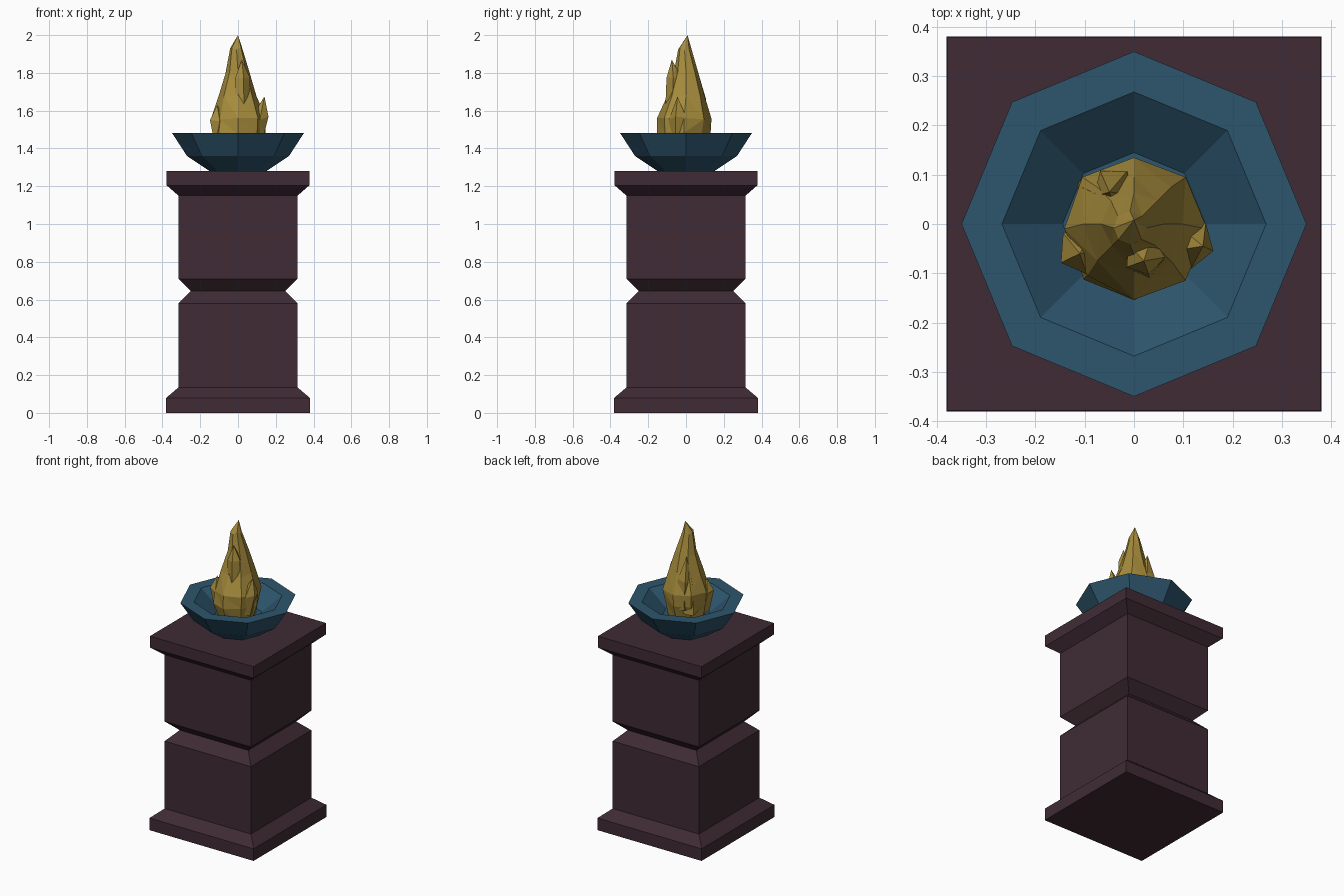
import bpy, bmesh, math, random

if "Cube" in bpy.data.objects:
    bpy.data.objects.remove(bpy.data.objects["Cube"])

random.seed(4)


def material(name, rgb):
    m = bpy.data.materials.new(name)
    m.diffuse_color = (*rgb, 1)
    m.use_nodes = True
    m.node_tree.nodes["Principled BSDF"].inputs["Base Color"].default_value = m.diffuse_color
    return m


stone = material("dark_stone", (0.05, 0.024, 0.034))
blue = material("blue_metal", (0.026, 0.09, 0.15))
gold = material("golden_flame", (0.38, 0.26, 0.045))


def loft(name, sides, rings, mat, phase=0.0, tip=None, jitter=0.0):
    """Skin polygon rings (x, y, z, radius) bottom to top; close with a cap or a tip."""
    bm = bmesh.new()
    loops = []
    for x, y, z, r in rings:
        loop = []
        for i in range(sides):
            a = phase + math.tau * i / sides
            k = r * (1 + random.uniform(-jitter, jitter))
            dz = random.uniform(-jitter, jitter) * 0.15
            loop.append(bm.verts.new((x + k * math.cos(a), y + k * math.sin(a), z + dz)))
        loops.append(loop)
    for lo, hi in zip(loops, loops[1:]):
        for i in range(sides):
            j = (i + 1) % sides
            bm.faces.new((lo[i], lo[j], hi[j], hi[i]))
    bm.faces.new(loops[0][::-1])
    if tip:
        t = bm.verts.new(tip)
        for i in range(sides):
            bm.faces.new((loops[-1][i], loops[-1][(i + 1) % sides], t))
    else:
        bm.faces.new(loops[-1])
    if jitter:
        bmesh.ops.triangulate(bm, faces=bm.faces[:])
    bmesh.ops.recalc_face_normals(bm, faces=bm.faces[:])
    me = bpy.data.meshes.new(name)
    bm.to_mesh(me)
    bm.free()
    me.materials.append(mat)
    ob = bpy.data.objects.new(name, me)
    bpy.context.collection.objects.link(ob)
    return ob


# Square pedestal with plinth, waist groove and cap
profile = [(0.38, 0), (0.38, 0.08), (0.315, 0.135), (0.315, 0.58), (0.25, 0.645),
           (0.315, 0.71), (0.315, 1.15), (0.378, 1.205), (0.378, 1.28)]
loft("pedestal", 4, [(0, 0, z, w * math.sqrt(2)) for w, z in profile], stone, math.pi / 4)

# Eight-sided bowl: outside, flat rim, then sloping inside to the floor
profile = [(0.15, 1.28), (0.27, 1.36), (0.35, 1.483), (0.268, 1.483), (0.145, 1.385)]
loft("bowl", 8, [(0, 0, z, r) for r, z in profile], blue)

# Main flame body
loft("flame_core", 8, [(0, -0.01, 1.386, 0.11), (0, -0.01, 1.48, 0.138),
                       (0, -0.01, 1.56, 0.142), (0, 0, 1.68, 0.102),
                       (0, 0, 1.80, 0.064), (-0.008, -0.008, 1.93, 0.034)],
     gold, 0, (0, 0.008, 2.0), 0.06)

# Licking tongues: lower rings, then the tip
tongues = {
    "right": ([(0.08, -0.04, 1.42, 0.05), (0.115, -0.04, 1.56, 0.05)], (0.14, -0.045, 1.675)),
    "left": ([(-0.08, -0.05, 1.42, 0.05), (-0.105, -0.055, 1.54, 0.05)], (-0.11, -0.06, 1.63)),
    "front": ([(0.02, -0.07, 1.58, 0.04), (0.02, -0.065, 1.77, 0.042)], (0.02, -0.075, 1.87)),
    "back": ([(-0.03, 0.07, 1.46, 0.05), (-0.04, 0.07, 1.65, 0.045)], (-0.05, 0.065, 1.80)),
    "back_left": ([(-0.07, 0.05, 1.44, 0.055), (-0.075, 0.05, 1.58, 0.04)], (-0.075, 0.06, 1.69)),
}
for side, (rings, tip) in tongues.items():
    loft("flame_tongue_" + side, 5, rings, gold, math.atan2(tip[1], tip[0]), tip, 0.08)
